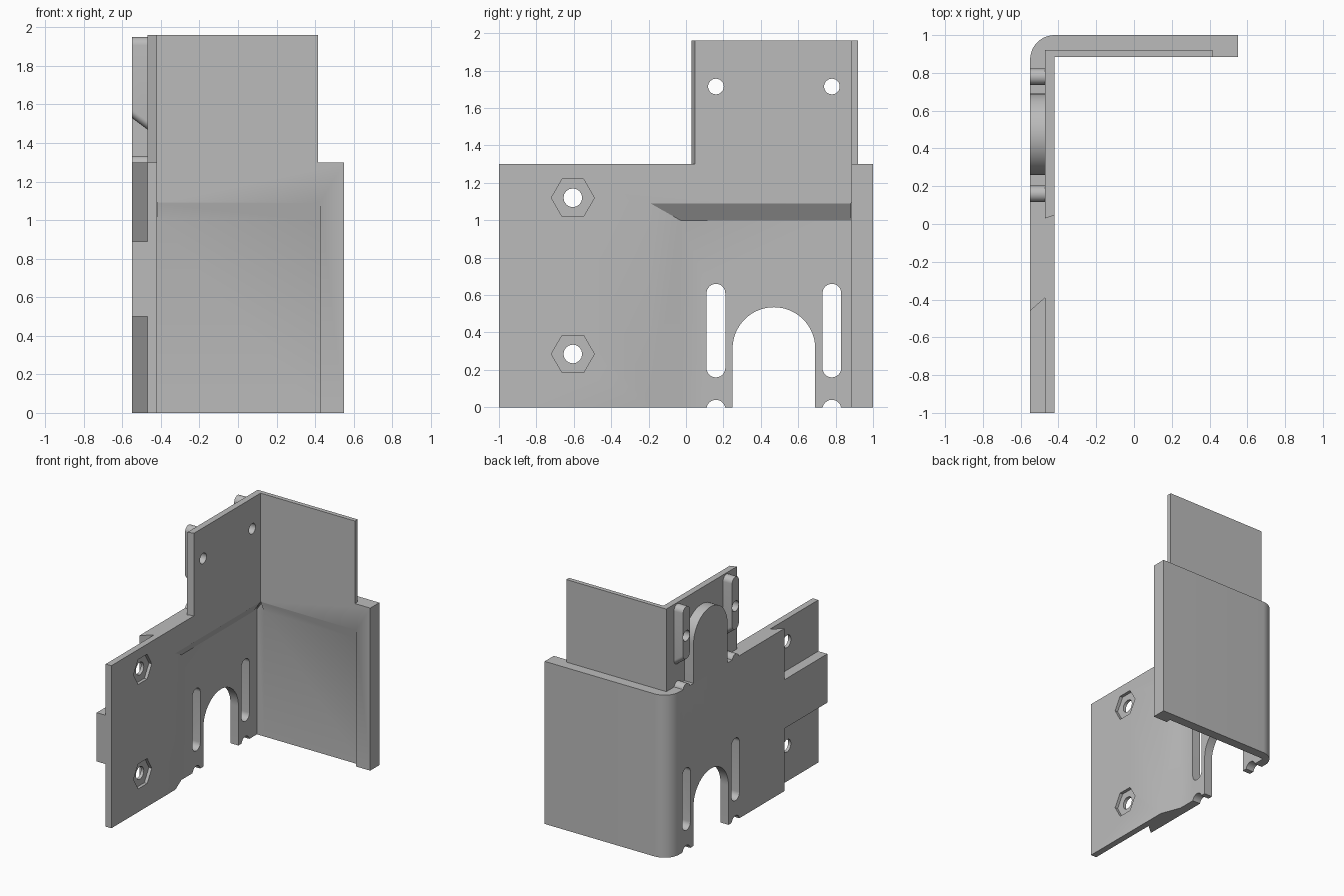
import bpy, bmesh, math

cube = bpy.data.objects.get("Cube")
if cube:
    bpy.data.objects.remove(cube, do_unlink=True)

grey = bpy.data.materials.new("plain_grey")
grey.use_nodes = True
COLOUR = (0.5, 0.5, 0.5, 1)
grey.diffuse_color = COLOUR
grey.node_tree.nodes["Principled BSDF"].inputs["Base Color"].default_value = COLOUR

OUT, MID, IN = -0.55, -0.47, -0.42     # x layers of the side wall
BACK_IN, BACK_MID = 0.885, 0.92        # y layers of the back wall
LOW, TOP = 1.30, 1.96                  # heights of the two tiers
SLOTS = (0.16, 0.78)                   # y of the slots and lugs


def prism(name, axis, a, pts_a, b, pts_b=None):
    """Loft an outline along an axis from a to b."""
    place = {"x": lambda t, p: (t, p[0], p[1]),
             "y": lambda t, p: (p[0], t, p[1]),
             "z": lambda t, p: (p[0], p[1], t)}[axis]
    bm = bmesh.new()
    ra = [bm.verts.new(place(a, p)) for p in pts_a]
    rb = [bm.verts.new(place(b, p)) for p in (pts_b or pts_a)]
    bm.faces.new(ra)
    bm.faces.new(rb)
    for i in range(len(ra)):
        j = (i + 1) % len(ra)
        bm.faces.new((ra[i], ra[j], rb[j], rb[i]))
    bmesh.ops.recalc_face_normals(bm, faces=bm.faces)
    mesh = bpy.data.meshes.new(name)
    bm.to_mesh(mesh)
    bm.free()
    mesh.materials.append(grey)
    obj = bpy.data.objects.new(name, mesh)
    bpy.context.collection.objects.link(obj)
    return obj


def arc(cx, cy, r, start, end, n):
    steps = [math.radians(start + (end - start) * i / n) for i in range(n + 1)]
    return [(cx + r * math.cos(t), cy + r * math.sin(t)) for t in steps]


def ring(cx, cy, r, n):
    return arc(cx, cy, r, 0, 360, n)[:-1]


def rect(u0, u1, v0, v1):
    return [(u0, v0), (u1, v0), (u1, v1), (u0, v1)]


def slot(c, z0, z1, r):
    return arc(c, z1 - r, r, 0, 180, 16) + arc(c, z0 + r, r, 180, 360, 16)


def arch(c, z0, z1, r):
    return [(c - r, z0), (c + r, z0)] + arc(c, z1 - r, r, 0, 180, 32)


def boolean(obj, tool, operation="DIFFERENCE"):
    mod = obj.modifiers.new(operation.lower(), "BOOLEAN")
    mod.operation, mod.solver, mod.object = operation, "EXACT", tool
    bpy.context.view_layer.objects.active = obj
    bpy.ops.object.modifier_apply(modifier=mod.name)
    bpy.data.objects.remove(tool, do_unlink=True)


# Lower tier: corner wall with an undercut outer layer
wall = [(MID, -1), (IN, -1), (IN, BACK_IN), (0.55, BACK_IN), (0.55, 1)]
wall += arc(OUT + 0.13, 0.87, 0.13, 90, 180, 12) + [(OUT, -0.46), (MID, -0.39)]
lower = prism("lower_corner_wall", "z", 0, wall, LOW)

# Tongue across the outside of the front plate
boolean(lower, prism("tongue", "z", 0.5, rect(OUT, MID + 0.01, -1, -0.3), 0.89), "UNION")

# Recesses with sloped roofs that take the plates of a stacked piece
e = 0.002
boolean(lower, prism("side_recess", "x", IN + e, rect(-0.195, 0.925, -0.1, 1.093),
                     -0.48, rect(-0.03, 0.925, -0.1, 1.0)))
boolean(lower, prism("back_recess", "y", BACK_IN - e, rect(-0.48, 0.425, -0.1, 1.094),
                     0.925, rect(-0.48, 0.425, -0.1, 1.0)))

# Arched opening, long slots and half notches at the bottom
boolean(lower, prism("opening", "x", -0.7, arch(0.47, -0.1, 0.535, 0.221), -0.3))
for y in SLOTS:
    boolean(lower, prism("long_slot", "x", -0.7, slot(y, 0.16, 0.66, 0.05), -0.3))
    boolean(lower, prism("notch", "x", -0.7, slot(y, -0.46, 0.04, 0.05), -0.3))

# Screw holes with hexagonal nut pockets
for z in (0.285, 1.12):
    boolean(lower, prism("nut_pocket", "x", IN - 0.025, ring(-0.605, z, 0.115, 6), -0.3))
    boolean(lower, prism("screw_hole", "x", -0.7, ring(-0.605, z, 0.05, 16), -0.3))

# Upper tier: thinner corner plate
plate = [(MID, 0.03), (IN, 0.047), (IN, BACK_IN), (0.415, BACK_IN),
         (0.415, BACK_MID), (MID, BACK_MID)]
upper = prism("upper_corner_plate", "z", LOW, plate, TOP)
parts = [lower, upper]

# Arched boss and lugs on the outside of the upper plate
parts.append(prism("arched_boss", "x", OUT, arch(0.475, LOW, 1.83, 0.215), MID))
for side, y in zip(("front", "rear"), SLOTS):
    lug = prism(side + "_lug", "x", OUT, slot(y, 1.53, 1.95, 0.043),
                MID, slot(y, 1.47, 1.95, 0.043))
    stub = prism(side + "_stub", "x", OUT, arch(y, LOW - 0.02, 1.333, 0.043), MID)
    for target in (upper, lug):
        boolean(target, prism("bolt_hole", "x", -0.7, ring(y, 1.715, 0.042, 24), -0.3))
    parts += [lug, stub]

# Smooth curved faces, keep edges sharp
bpy.ops.object.select_all(action="DESELECT")
for obj in parts:
    obj.select_set(True)
bpy.context.view_layer.objects.active = lower
bpy.ops.object.shade_smooth_by_angle(angle=math.radians(30))
